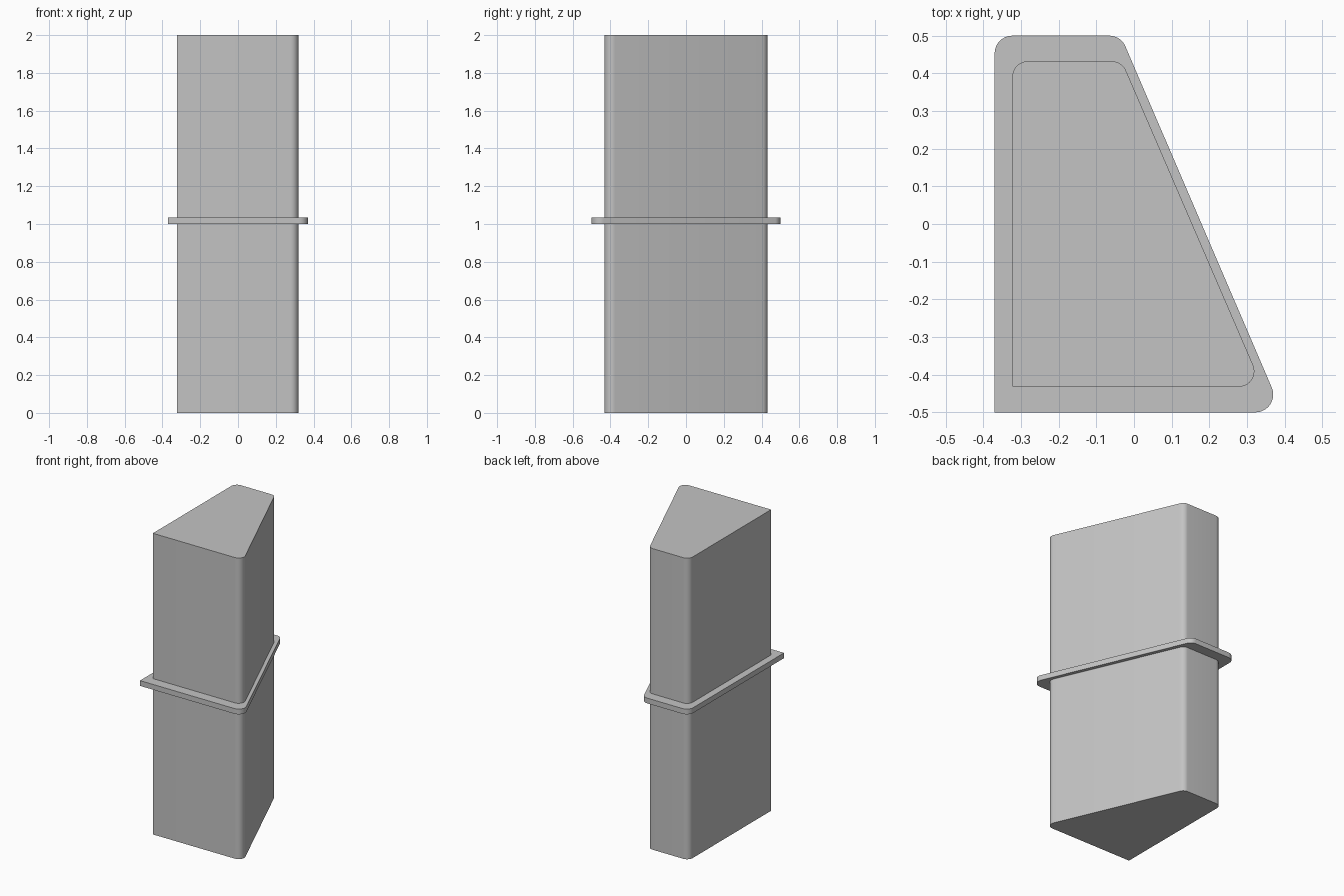
import bpy, bmesh, math
from mathutils import Vector

cube = bpy.data.objects.get("Cube")
if cube:
    bpy.data.objects.remove(cube, do_unlink=True)

grey = bpy.data.materials.new("plain grey")
grey.use_nodes = True
colour = (0.55, 0.55, 0.55, 1)
grey.diffuse_color = colour
grey.node_tree.nodes["Principled BSDF"].inputs["Base Color"].default_value = colour


def rounded_outline(corners, steps=10):
    """Round each (x, y, radius) corner with an arc tangent to both sides."""
    points = []
    for i, (x, y, r) in enumerate(corners):
        p = Vector((x, y))
        if r == 0:
            points.append(p)
            continue
        a = (Vector(corners[i - 1][:2]) - p).normalized()
        b = (Vector(corners[(i + 1) % len(corners)][:2]) - p).normalized()
        half = a.angle(b) / 2
        centre = p + (a + b).normalized() * r / math.sin(half)
        start = p + a * r / math.tan(half) - centre
        sweep = math.pi - 2 * half
        for k in range(steps + 1):
            t = sweep * k / steps
            c, s = math.cos(t), math.sin(t)
            points.append(centre + Vector((c * start.x - s * start.y,
                                           s * start.x + c * start.y)))
    return points


def prism(name, corners, z0, z1):
    """Extrude a rounded outline from z0 to z1."""
    bm = bmesh.new()
    base = bm.faces.new([bm.verts.new((p.x, p.y, z0)) for p in rounded_outline(corners)])
    top = bmesh.ops.extrude_face_region(bm, geom=[base], use_keep_orig=True)["geom"]
    verts = [g for g in top if isinstance(g, bmesh.types.BMVert)]
    bmesh.ops.translate(bm, verts=verts, vec=(0, 0, z1 - z0))
    bmesh.ops.recalc_face_normals(bm, faces=bm.faces)
    mesh = bpy.data.meshes.new(name)
    bm.to_mesh(mesh)
    bm.free()
    mesh.materials.append(grey)
    obj = bpy.data.objects.new(name, mesh)
    bpy.context.collection.objects.link(obj)
    bpy.ops.object.select_all(action="DESELECT")
    obj.select_set(True)
    bpy.context.view_layer.objects.active = obj
    bpy.ops.object.shade_smooth_by_angle(angle=math.radians(30))
    return obj


# Tall column: one sharp corner, three rounded, slanted side on +x
r = 0.041
prism("column", [(-0.323, -0.432, 0), (0.341, -0.432, r),
                 (-0.032, 0.432, r), (-0.323, 0.432, r)], 0, 2)

# Thin collar around the middle
r = 0.047
prism("collar", [(-0.37, -0.5, 0), (0.394, -0.5, r),
                 (-0.035, 0.5, r), (-0.37, 0.5, r)], 1.0, 1.035)
